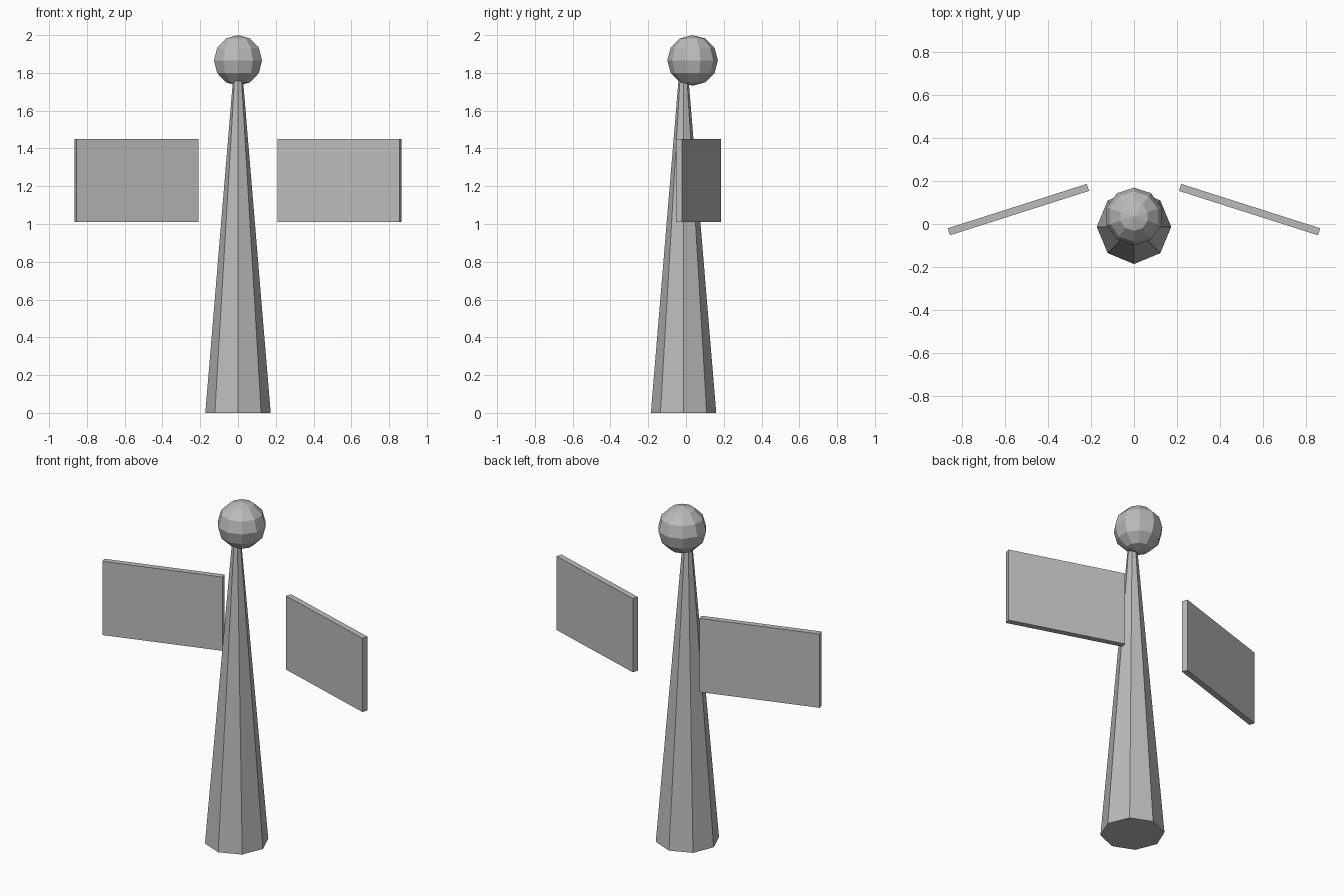
import bpy, bmesh
from math import radians
from mathutils import Matrix, Vector

default = bpy.data.objects.get("Cube")
if default:
    bpy.data.objects.remove(default, do_unlink=True)

# Single plain grey
GREY = (0.5, 0.5, 0.5, 1.0)
grey = bpy.data.materials.new("plain grey")
grey.use_nodes = True
grey.diffuse_color = GREY
grey.node_tree.nodes["Principled BSDF"].inputs["Base Color"].default_value = GREY


def add_part(name, bm, location):
    bmesh.ops.recalc_face_normals(bm, faces=bm.faces)
    mesh = bpy.data.meshes.new(name)
    bm.to_mesh(mesh)
    bm.free()
    mesh.materials.append(grey)
    obj = bpy.data.objects.new(name, mesh)
    obj.location = location
    bpy.context.collection.objects.link(obj)
    return obj


# Tapered eight-sided body
HEIGHT = 1.77
bm = bmesh.new()
bmesh.ops.create_cone(bm, cap_ends=True, segments=8, radius1=0.173,
                      radius2=0.026, depth=HEIGHT)
add_part("body", bm, (0, -0.013, HEIGHT / 2))

# Faceted head: a half-circle profile spun around z, with a corner facing front
RADIUS, RINGS, SEGMENTS = 0.134, 6, 10
bm = bmesh.new()
profile = [bm.verts.new(Matrix.Rotation(radians(180 * i / RINGS), 3, 'X') @ Vector((0, 0, RADIUS)))
           for i in range(RINGS + 1)]
edges = [bm.edges.new(pair) for pair in zip(profile, profile[1:])]
bmesh.ops.spin(bm, geom=profile + edges, axis=(0, 0, 1), cent=(0, 0, 0),
               angle=radians(360), steps=SEGMENTS)
bmesh.ops.remove_doubles(bm, verts=bm.verts, dist=0.001)
add_part("head", bm, (0, 0.035, 2 - RADIUS))

# Flat wing panels, swept forward at the outer ends
for side, name in ((1, "left_wing"), (-1, "right_wing")):
    bm = bmesh.new()
    bmesh.ops.create_cube(bm, size=1)
    bmesh.ops.scale(bm, vec=(0.678, 0.034, 0.438), verts=bm.verts)
    wing = add_part(name, bm, (side * 0.537, 0.067, 1.23))
    wing.rotation_euler.z = radians(-17.7 * side)
